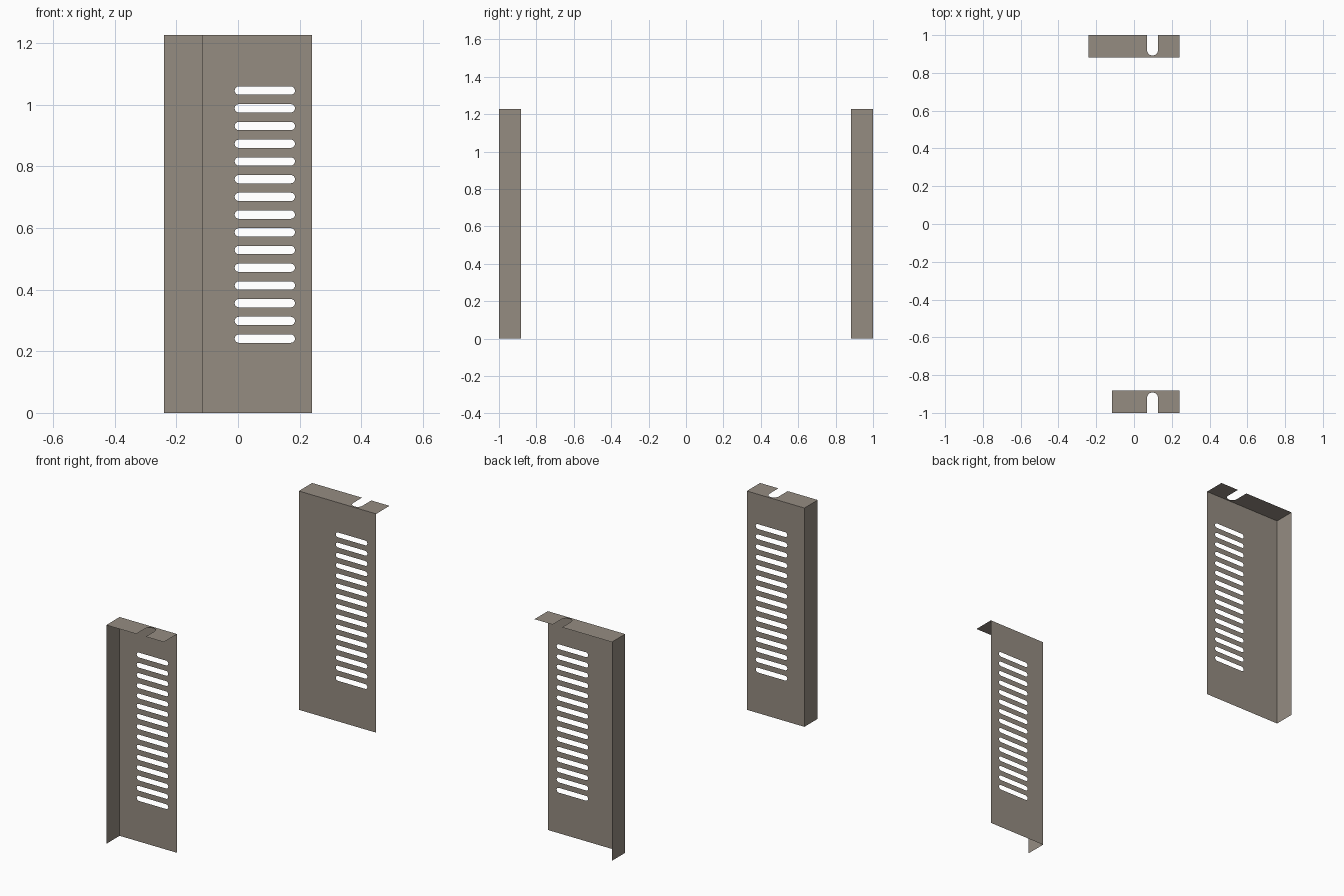
import bpy, bmesh, math
from mathutils import Vector

if "Cube" in bpy.data.objects:
    bpy.data.objects.remove(bpy.data.objects["Cube"])

HEIGHT = 1.227      # panel height
RIGHT = 0.24        # free edge of both panels
Y_PLATE, Y_RIM = 0.882, 1.0

metal = bpy.data.materials.new("warm_grey_metal")
metal.diffuse_color = (0.30, 0.262, 0.222, 1)
metal.use_nodes = True
metal.node_tree.nodes["Principled BSDF"].inputs["Base Color"].default_value = metal.diffuse_color


def slot(x0, x1, z, r, steps=8):
    """Outline of a horizontal slot with round ends."""
    pts = []
    for cx, start in ((x1 - r, -math.pi / 2), (x0 + r, math.pi / 2)):
        for i in range(steps + 1):
            a = start + math.pi * i / steps
            pts.append((cx + r * math.cos(a), z + r * math.sin(a)))
    return pts


def notched_flange(left, steps=12):
    """Outline of the top flange with a round-ended notch in its free rim."""
    cx, r, end = 0.098, 0.029, 0.892
    pts = [(left, Y_PLATE), (RIGHT, Y_PLATE), (RIGHT, Y_RIM), (cx + r, Y_RIM)]
    for i in range(steps + 1):
        a = -math.pi * i / steps
        pts.append((cx + r * math.cos(a), end + r + r * math.sin(a)))
    return pts + [(cx - r, Y_RIM), (left, Y_RIM)]


def add_sheet(bm, loops, normal):
    """Fill closed loops as one flat sheet; inner loops become holes."""
    edges = []
    for loop in loops:
        vs = [bm.verts.new(p) for p in loop]
        edges += [bm.edges.new((vs[i - 1], vs[i])) for i in range(len(vs))]
    normal = Vector(normal)
    res = bmesh.ops.triangle_fill(bm, edges=edges, use_beauty=True, normal=normal)
    for f in res["geom"]:
        if isinstance(f, bmesh.types.BMFace):
            f.normal_update()
            if f.normal.dot(normal) < 0:
                f.normal_flip()


def vent_panel(name, left, side):
    """Folded sheet: slotted plate, notched top flange and left flange.
    side is +1 when the flanges point to the back, -1 to the front."""
    bm = bmesh.new()
    yp, yr = side * Y_PLATE, side * Y_RIM
    # slotted plate
    loops = [[(left, 0), (RIGHT, 0), (RIGHT, HEIGHT), (left, HEIGHT)]]
    loops += [slot(-0.011, 0.185, 0.241 + 0.0575 * i, 0.0135) for i in range(15)]
    add_sheet(bm, [[(x, yp, z) for x, z in l] for l in loops], (0, -side, 0))
    # top flange
    add_sheet(bm, [[(x, side * y, HEIGHT) for x, y in notched_flange(left)]], (0, 0, 1))
    # left flange
    add_sheet(bm, [[(left, yp, 0), (left, yr, 0), (left, yr, HEIGHT), (left, yp, HEIGHT)]],
              (-1, 0, 0))
    bmesh.ops.remove_doubles(bm, verts=bm.verts, dist=1e-5)
    mesh = bpy.data.meshes.new(name)
    bm.to_mesh(mesh)
    bm.free()
    mesh.materials.append(metal)
    bpy.context.collection.objects.link(bpy.data.objects.new(name, mesh))


vent_panel("front_vent_panel", -0.117, -1)
vent_panel("rear_vent_panel", -0.24, 1)
